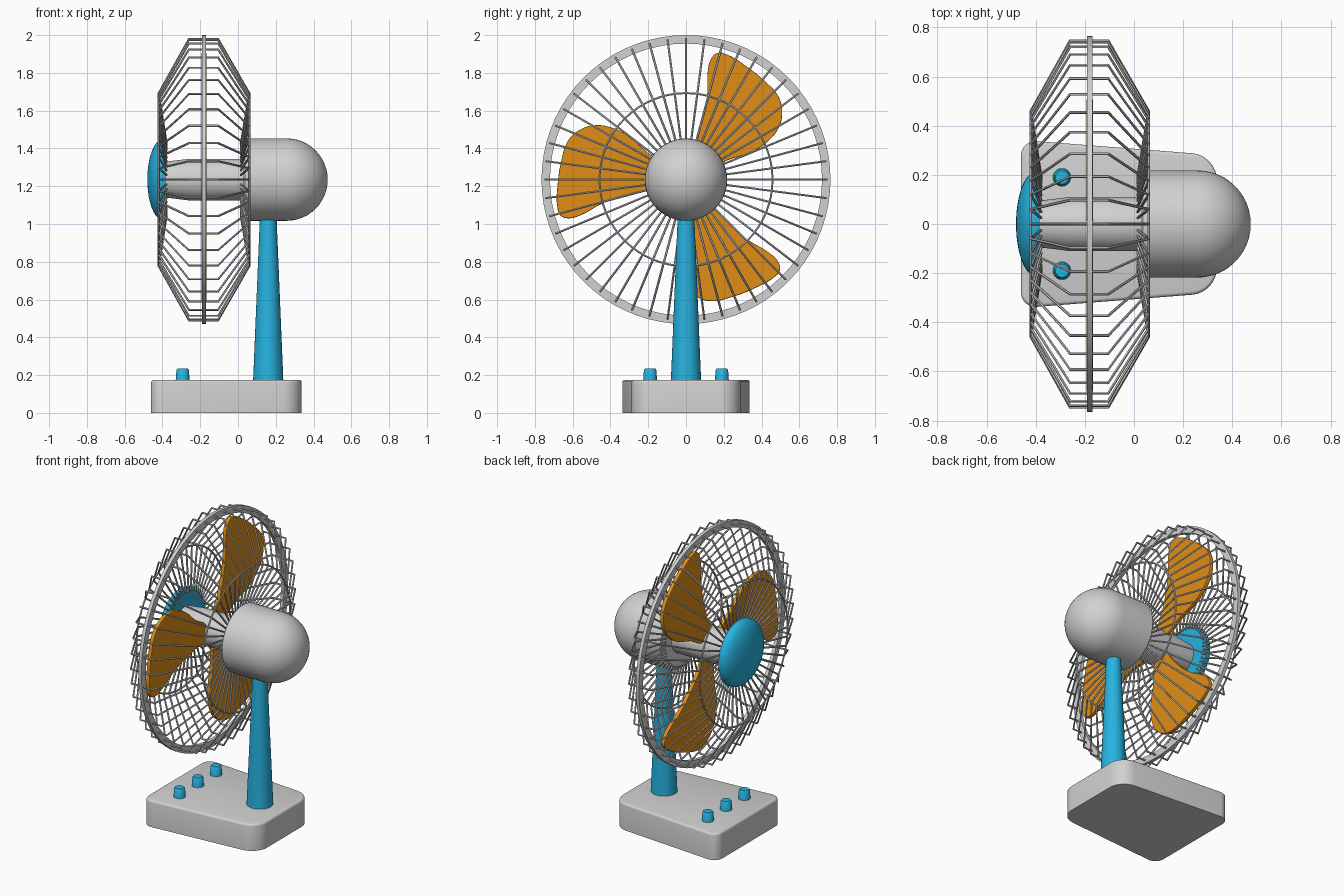
import bpy, bmesh, math
from mathutils import Vector

if "Cube" in bpy.data.objects:
    bpy.data.objects.remove(bpy.data.objects["Cube"])

AXIS_Z = 1.235      # height of the fan axis
FAN_X = -0.18       # plane of blades and rim


def material(name, rgb):
    m = bpy.data.materials.new(name)
    m.diffuse_color = (*rgb, 1)
    m.use_nodes = True
    m.node_tree.nodes["Principled BSDF"].inputs["Base Color"].default_value = m.diffuse_color
    return m


GREY = material("light_grey", (0.64, 0.64, 0.64))
BLUE = material("bright_blue", (0.02, 0.45, 0.75))
ORANGE = material("orange", (0.75, 0.27, 0.008))


def finish(name, bm, mat, angle=35):
    bmesh.ops.remove_doubles(bm, verts=bm.verts, dist=1e-5)
    bmesh.ops.recalc_face_normals(bm, faces=bm.faces)
    me = bpy.data.meshes.new(name)
    bm.to_mesh(me)
    bm.free()
    ob = bpy.data.objects.new(name, me)
    bpy.context.collection.objects.link(ob)
    me.materials.append(mat)
    bpy.ops.object.select_all(action='DESELECT')
    ob.select_set(True)
    bpy.context.view_layer.objects.active = ob
    bpy.ops.object.shade_smooth_by_angle(angle=math.radians(angle))
    return ob


def lathe(name, profile, mat, along_x=True, at=(0, 0, 0), steps=48, closed=False):
    """Spin (position along axis, radius) points around x or z."""
    bm = bmesh.new()
    at = Vector(at)
    pts = [at + (Vector((a, 0, r)) if along_x else Vector((r, 0, a))) for a, r in profile]
    vs = [bm.verts.new(p) for p in pts]
    edges = [bm.edges.new(p) for p in zip(vs, vs[1:])]
    if closed:
        edges.append(bm.edges.new((vs[-1], vs[0])))
    bmesh.ops.spin(bm, geom=vs + edges, cent=at, axis=(1, 0, 0) if along_x else (0, 0, 1),
                   angle=2 * math.pi, steps=steps)
    return finish(name, bm, mat)


def arc(cx, rx, rr, a0, a1, n=12):
    return [(cx + rx * math.cos(math.radians(a0 + (a1 - a0) * i / n)),
             rr * math.sin(math.radians(a0 + (a1 - a0) * i / n))) for i in range(n + 1)]


# Base: tapered slab with rounded corners and a softened top edge
bm = bmesh.new()
outline = [(-0.46, -0.342), (0.337, -0.28), (0.337, 0.28), (-0.46, 0.342)]
face = bm.faces.new([bm.verts.new((x, y, 0)) for x, y in outline])
ext = bmesh.ops.extrude_face_region(bm, geom=[face])
bmesh.ops.translate(bm, verts=[g for g in ext["geom"] if isinstance(g, bmesh.types.BMVert)],
                    vec=(0, 0, 0.175))
for right, width in ((True, 0.10), (False, 0.065)):
    corners = [e for e in bm.edges if abs(e.verts[0].co.z - e.verts[1].co.z) > 0.1
               and (e.verts[0].co.x > 0.33 if right else e.verts[0].co.x < -0.45)]
    bmesh.ops.bevel(bm, geom=corners, offset=width, segments=8, profile=0.5, affect='EDGES')
top = [e for e in bm.edges if all(v.co.z > 0.17 for v in e.verts)]
bmesh.ops.bevel(bm, geom=top, offset=0.014, segments=3, profile=0.5, affect='EDGES')
finish("base", bm, GREY)

# Stand pole and control knobs
lathe("stand_pole", [(0.17, 0), (0.17, 0.08), (1.04, 0.044), (1.04, 0)], BLUE, False, (0.16, 0, 0))
for i, y in enumerate((-0.19, 0, 0.19)):
    lathe(f"knob_{i + 1}", [(0.17, 0), (0.17, 0.037), (0.227, 0.033), (0.235, 0.027), (0.235, 0)],
          BLUE, False, (-0.293, y, 0), 24)

# Motor housing, hub and front cap
centre = (0, 0, AXIS_Z)
lathe("motor_housing", [(0.03, 0), (0.03, 0.212), (0.036, 0.218)] + arc(0.258, 0.217, 0.218, 90, 0),
      GREY, at=centre)
lathe("hub", [(-0.40, 0), (-0.40, 0.093), (-0.26, 0.11), (0.04, 0.11), (0.04, 0)], GREY, at=centre)
lathe("front_cap", arc(-0.40, -0.08, 0.212, 0, 90) + [(-0.385, 0.212), (-0.385, 0)],
      BLUE, at=centre)

# Guard rim and the two thin guard rings
lathe("guard_rim", [(FAN_X - 0.011, 0.72), (FAN_X - 0.011, 0.765),
                    (FAN_X + 0.011, 0.765), (FAN_X + 0.011, 0.72)],
      GREY, at=centre, steps=72, closed=True)
for name, x in (("front_guard_ring", -0.42), ("rear_guard_ring", 0.06)):
    ring = [(x + 0.006 * math.cos(k * math.pi / 3), 0.458 + 0.006 * math.sin(k * math.pi / 3))
            for k in range(6)]
    lathe(name, ring, GREY, at=centre, steps=64, closed=True)


def curve_to_mesh(ob):
    bpy.ops.object.select_all(action='DESELECT')
    ob.select_set(True)
    bpy.context.view_layer.objects.active = ob
    bpy.ops.object.convert(target='MESH')
    bpy.ops.object.shade_smooth_by_angle(angle=math.radians(35))


# Guard wires: one bent wire repeated around the axis
cu = bpy.data.curves.new("guard_wires", 'CURVE')
cu.dimensions = '3D'
cu.bevel_depth = 0.006
cu.bevel_resolution = 1
cu.use_fill_caps = True
wire = [(-0.378, 0.19), (-0.42, 0.458), (-0.26, 0.746), (-0.105, 0.746), (0.06, 0.458), (0.015, 0.19)]
for k in range(48):
    a = 2 * math.pi * k / 48
    sp = cu.splines.new('POLY')
    sp.points.add(len(wire) - 1)
    for p, (x, r) in zip(sp.points, wire):
        p.co = (x, r * math.cos(a), AXIS_Z + r * math.sin(a), 1)
wires = bpy.data.objects.new("guard_wires", cu)
bpy.context.collection.objects.link(wires)
cu.materials.append(GREY)
curve_to_mesh(wires)

# Three flat blades: smooth outline in the fan plane, (y, z) from the axis
blade = [(-0.08, 0.05), (-0.2, 0.14), (-0.31, 0.235), (-0.40, 0.277), (-0.48, 0.288), (-0.56, 0.265),
         (-0.625, 0.205), (-0.66, 0.1), (-0.68, -0.03), (-0.682, -0.14), (-0.665, -0.19),
         (-0.62, -0.205), (-0.55, -0.185), (-0.45, -0.13), (-0.33, -0.085), (-0.2, -0.055), (-0.08, -0.03)]
for i in range(3):
    a = math.radians(120 * i)
    cu = bpy.data.curves.new(f"blade_{i + 1}", 'CURVE')
    cu.dimensions = '2D'
    cu.fill_mode = 'BOTH'
    cu.extrude = 0.008
    cu.bevel_depth = 0.005
    cu.bevel_resolution = 1
    cu.offset = -0.005
    cu.resolution_u = 5
    sp = cu.splines.new('BEZIER')
    sp.bezier_points.add(len(blade) - 1)
    sp.use_cyclic_u = True
    for p, (y, z) in zip(sp.bezier_points, blade):
        p.co = (y * math.cos(a) - z * math.sin(a), y * math.sin(a) + z * math.cos(a), 0)
        p.handle_left_type = p.handle_right_type = 'AUTO'
    ob = bpy.data.objects.new(f"blade_{i + 1}", cu)
    bpy.context.collection.objects.link(ob)
    ob.location = (FAN_X, 0, AXIS_Z)
    ob.rotation_euler = (math.pi / 2, 0, math.pi / 2)
    cu.materials.append(ORANGE)
    curve_to_mesh(ob)
